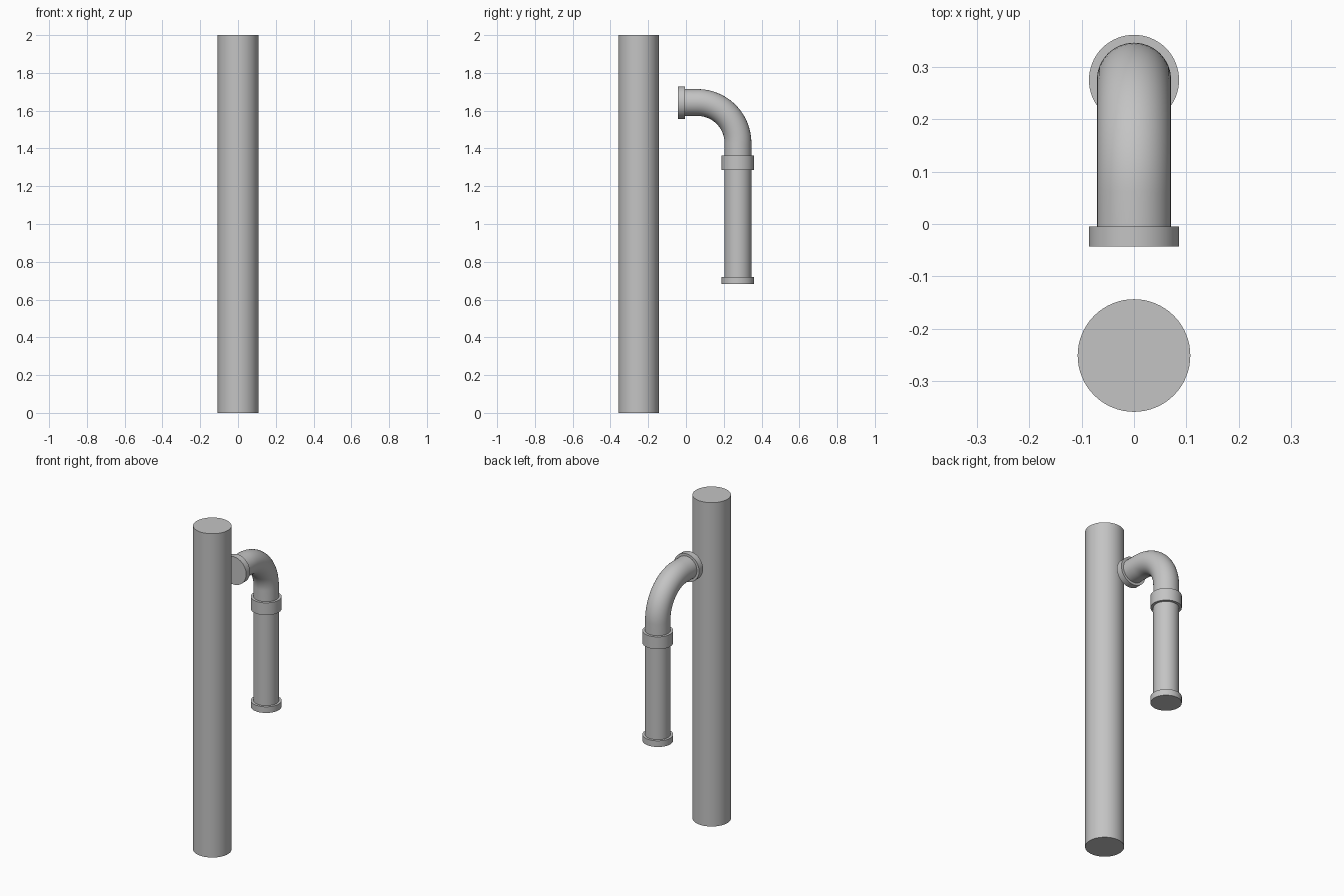
import bpy, math
from mathutils import Vector

if "Cube" in bpy.data.objects:
    bpy.data.objects.remove(bpy.data.objects["Cube"])

grey = bpy.data.materials.new("pipe grey")
grey.diffuse_color = (0.55, 0.55, 0.55, 1)
grey.use_nodes = True
grey.node_tree.nodes["Principled BSDF"].inputs["Base Color"].default_value = grey.diffuse_color

PIPE_R, FLANGE_R, FLANGE_T = 0.071, 0.086, 0.038
PIPE_Y, INLET_Z, BEND_R = 0.275, 1.643, 0.214
JOINT_Z, BASE_Z = 1.324, 0.682


def finish(obj, name):
    obj.name = name
    obj.data.materials.clear()
    obj.data.materials.append(grey)
    bpy.ops.object.shade_smooth_by_angle(angle=math.radians(35))


def cylinder(name, start, end, radius):
    """Capped round bar between two points."""
    start, end = Vector(start), Vector(end)
    axis = end - start
    bpy.ops.mesh.primitive_cylinder_add(
        vertices=64, radius=radius, depth=axis.length, location=(start + end) / 2,
        rotation=axis.to_track_quat('Z', 'Y').to_euler())
    finish(bpy.context.object, name)


# Tall main post
cylinder("main_post", (0, -0.251, 0), (0, -0.251, 2), 0.1075)

# Elbow: short straight inlet, quarter bend, straight drop to the joint
path = [(0, -0.02, INLET_Z)]
for i in range(25):
    a = math.radians(90 - 90 * i / 24)
    path.append((0, PIPE_Y - BEND_R + BEND_R * math.cos(a),
                 INLET_Z - BEND_R + BEND_R * math.sin(a)))
path.append((0, PIPE_Y, JOINT_Z))
curve = bpy.data.curves.new("elbow", 'CURVE')
curve.dimensions = '3D'
curve.bevel_depth = PIPE_R
curve.bevel_resolution = 14
curve.use_fill_caps = True
spline = curve.splines.new('POLY')
spline.points.add(len(path) - 1)
for p, co in zip(spline.points, path):
    p.co = (*co, 1)
elbow = bpy.data.objects.new("elbow_pipe", curve)
bpy.context.collection.objects.link(elbow)
bpy.ops.object.select_all(action='DESELECT')
elbow.select_set(True)
bpy.context.view_layer.objects.active = elbow
bpy.ops.object.convert(target='MESH')
finish(bpy.context.object, "elbow_pipe")

# Straight lower pipe
cylinder("lower_pipe", (0, PIPE_Y, BASE_Z + 0.01), (0, PIPE_Y, JOINT_Z), PIPE_R)

# Flanges: inlet, the bolted pair at the joint, and the bottom end
cylinder("inlet_flange", (0, -0.043, INLET_Z), (0, -0.043 + FLANGE_T, INLET_Z), FLANGE_R)
for name, z in (("joint_flange_upper", JOINT_Z), ("joint_flange_lower", JOINT_Z - FLANGE_T),
                ("bottom_flange", BASE_Z)):
    cylinder(name, (0, PIPE_Y, z), (0, PIPE_Y, z + FLANGE_T), FLANGE_R)
